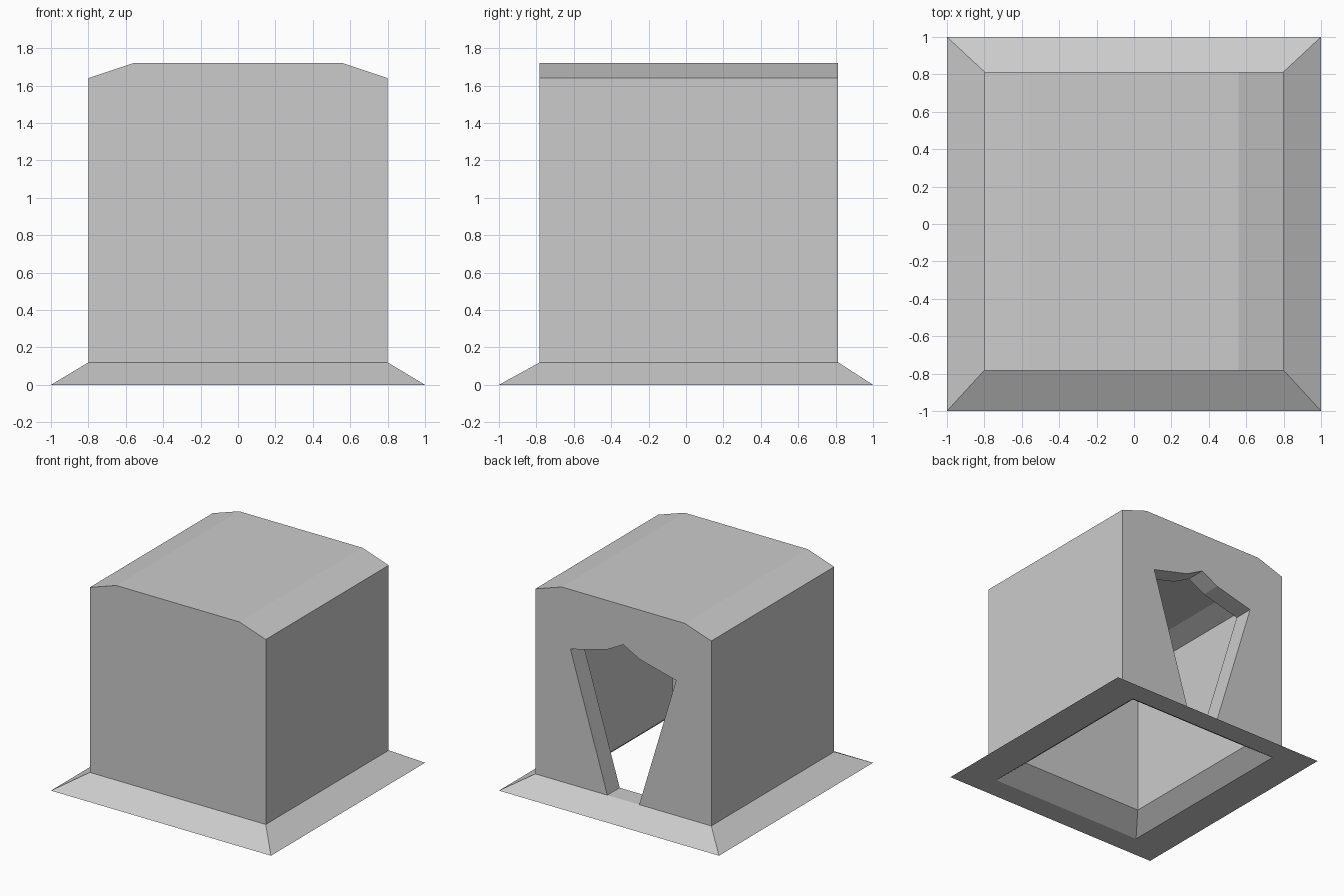
import bpy, bmesh

if "Cube" in bpy.data.objects:
    bpy.data.objects.remove(bpy.data.objects["Cube"])

Y_FRONT, Y_BACK = -0.782, 0.814      # outer wall planes
IN_FRONT, IN_BACK = -0.622, 0.654    # inner wall planes
RIM = 0.12                           # height where walls meet the skirt


def mirror_chain(half):
    """Right half of an (x, z) profile, bottom to top, completed to the left side."""
    return half + [(-x, z) for x, z in reversed(half) if x > 0]


def at_y(chain, y):
    return [(x, y, z) for x, z in chain]


def rect(x, y0, y1, z):
    return [(x, y0, z), (x, y1, z), (-x, y1, z), (-x, y0, z)]


def strip(a, b, closed=False):
    """Quads joining two matching rows of points."""
    n = len(a)
    return [[a[i], a[(i + 1) % n], b[(i + 1) % n], b[i]]
            for i in range(n if closed else n - 1)]


def make_object(name, polygons):
    bm = bmesh.new()
    for poly in polygons:
        bm.faces.new([bm.verts.new(p) for p in poly])
    bmesh.ops.remove_doubles(bm, verts=bm.verts, dist=1e-5)
    bmesh.ops.recalc_face_normals(bm, faces=bm.faces)
    mesh = bpy.data.meshes.new(name)
    bm.to_mesh(mesh)
    bm.free()
    obj = bpy.data.objects.new(name, mesh)
    bpy.context.collection.objects.link(obj)
    return obj


# Profiles: outside, hollow inside, and the flared rear doorway
outer = mirror_chain([(0.8, RIM), (0.8, 1.64), (0.56, 1.72)])
inner = mirror_chain([(0.56, RIM), (0.56, 1.336), (0.392, 1.40)])
door = mirror_chain([(0.145, RIM), (0.48, 1.23), (0.15, 1.315), (0.0, 1.395)])

# Hollow shell with the doorway cut through the back wall
shell = [at_y(outer, Y_FRONT), at_y(inner, IN_FRONT)]
shell += strip(at_y(outer, Y_FRONT), at_y(outer, Y_BACK))
shell += strip(at_y(inner, IN_FRONT), at_y(inner, IN_BACK))
shell += [at_y(outer + door[::-1], Y_BACK), at_y(inner + door[::-1], IN_BACK)]
shell += strip(at_y(door, IN_BACK), at_y(door, Y_BACK), closed=True)
make_object("house_shell", shell)

# Flared skirt around the open bottom
rings = [rect(0.8, Y_FRONT, Y_BACK, RIM), rect(1.0, -1.0, 1.0, 0.0),
         rect(0.70, -0.81, 0.82, 0.0), rect(0.56, IN_FRONT, IN_BACK, RIM)]
skirt = []
for a, b in zip(rings, rings[1:]):
    skirt += strip(a, b, closed=True)
make_object("base_skirt", skirt)
